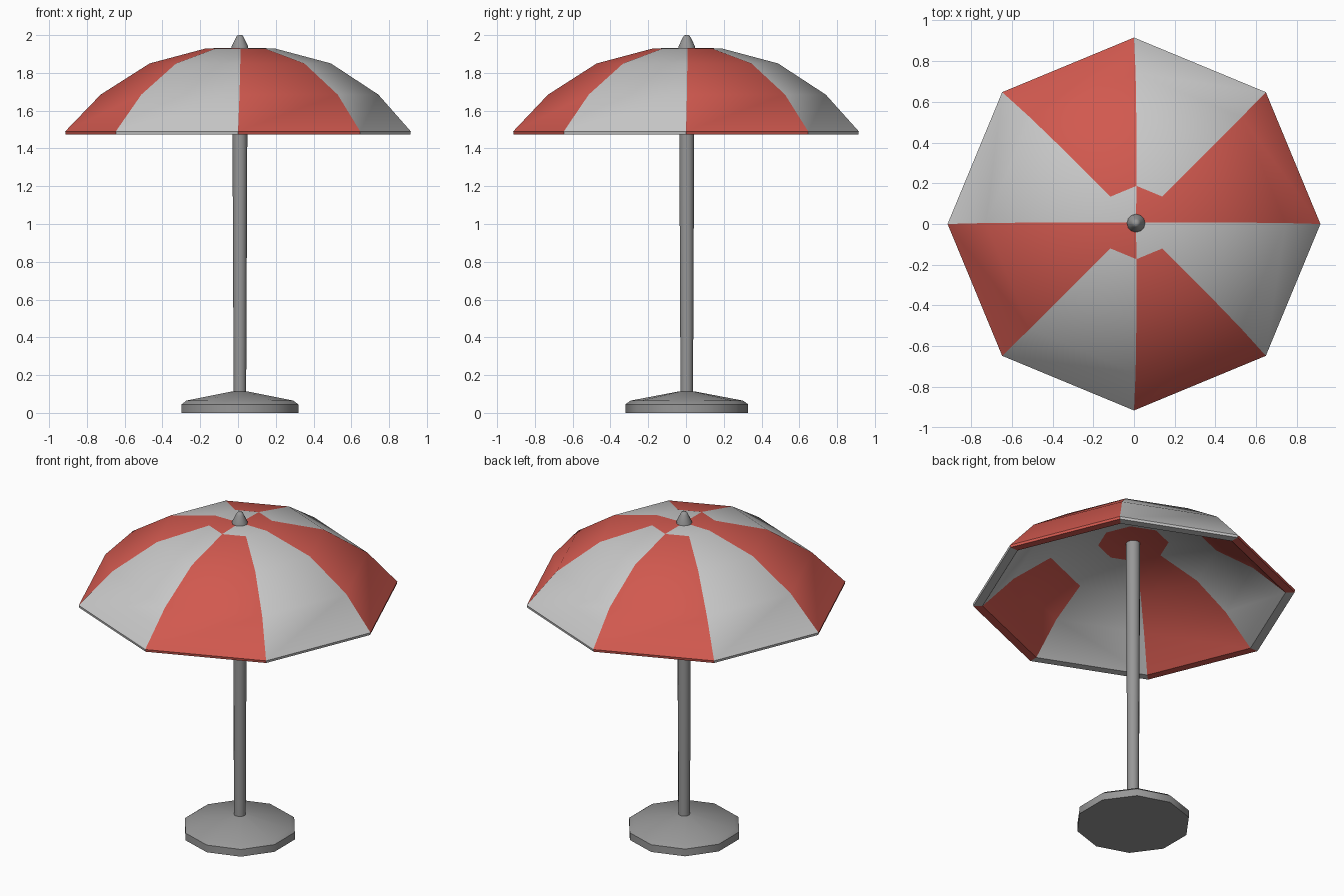
import bpy, bmesh
from math import sin, cos, pi, radians

cube = bpy.data.objects.get("Cube")
if cube:
    bpy.data.objects.remove(cube, do_unlink=True)


def material(name, colour):
    mat = bpy.data.materials.new(name)
    mat.use_nodes = True
    mat.diffuse_color = (*colour, 1)
    mat.node_tree.nodes["Principled BSDF"].inputs["Base Color"].default_value = (*colour, 1)
    return mat


CLOTH_RED = material("cloth red", (0.64, 0.1, 0.078))
CLOTH_WHITE = material("cloth white", (0.58, 0.58, 0.58))
METAL = material("metal grey", (0.31, 0.31, 0.31))


def finish(name, bm, mats, angle):
    bmesh.ops.recalc_face_normals(bm, faces=bm.faces)
    mesh = bpy.data.meshes.new(name)
    bm.to_mesh(mesh)
    bm.free()
    obj = bpy.data.objects.new(name, mesh)
    bpy.context.collection.objects.link(obj)
    for mat in mats:
        mesh.materials.append(mat)
    bpy.ops.object.select_all(action="DESELECT")
    obj.select_set(True)
    bpy.context.view_layer.objects.active = obj
    bpy.ops.object.shade_smooth_by_angle(angle=radians(angle))
    return obj


def ring(bm, r, z, sides, start=0.0, cx=0.0, cy=0.0):
    angles = [start + 2 * pi * i / sides for i in range(sides)]
    return [bm.verts.new((cx + r * cos(a), cy + r * sin(a), z)) for a in angles]


def bridge(bm, low, high, colour=lambda i: 0):
    n = len(low)
    for i in range(n):
        j = (i + 1) % n
        bm.faces.new((low[i], low[j], high[j], high[i])).material_index = colour(i)


def turned(name, profile, sides, start=0.0, angle=40):
    """Closed turned part, slightly off the canopy's axis like the pole."""
    bm = bmesh.new()
    rings = [ring(bm, r, z, sides, start, 0.01, 0.004) for r, z in profile]
    for low, high in zip(rings, rings[1:]):
        bridge(bm, low, high)
    bm.faces.new(rings[0])
    bm.faces.new(rings[-1])
    return finish(name, bm, [METAL], angle)


def quarter_cap(bm, edge, z, colour):
    """Close an eight-sided ring with four kite-shaped quarters."""
    centre = bm.verts.new((0.01, 0.006, z))
    for q in range(4):
        face = bm.faces.new((centre, edge[2 * q], edge[2 * q + 1], edge[(2 * q + 2) % 8]))
        face.material_index = colour(q)


# Canopy: eight panels, outer cloth, rim and inner lining
bm = bmesh.new()
stripe = lambda i: i % 2
outer = [(0.915, 1.49, 0), (0.735, 1.685, 0.008), (0.48, 1.85, 0.012), (0.18, 1.93, 0.012)]
inner = [(0.912, 1.475, 0), (0.86, 1.475, 0), (0.68, 1.64, 0.006), (0.47, 1.765, 0.008), (0.2, 1.83, 0.01)]
shell = [ring(bm, r, z, 8, 0, s, s * 0.6) for r, z, s in outer]
lining = [ring(bm, r, z, 8, 0, s, s * 0.6) for r, z, s in inner]
for low, high in zip(shell, shell[1:]):
    bridge(bm, low, high, stripe)
bridge(bm, shell[0], lining[0], stripe)
for low, high in zip(lining[:-1], lining[1:-1]):
    bridge(bm, low, high, stripe)
bridge(bm, lining[-2], lining[-1], lambda i: 0 if i == 4 else 1)
quarter_cap(bm, shell[-1], 1.932, stripe)
quarter_cap(bm, lining[-1], 1.832, lambda q: 0)
finish("canopy", bm, [CLOTH_RED, CLOTH_WHITE], 28)

# Pole
turned("pole", [(0.033, 0.08), (0.041, 1.86)], 12)

# Finial
turned("finial", [(0.046, 1.92), (0.043, 1.942), (0.022, 1.985), (0.015, 1.997), (0.006, 2.0)], 12, angle=60)

# Base
turned("base", [(0.325, 0), (0.325, 0.045), (0.298, 0.065), (0.04, 0.114), (0.01, 0.115)], 10, pi / 2, 50)
